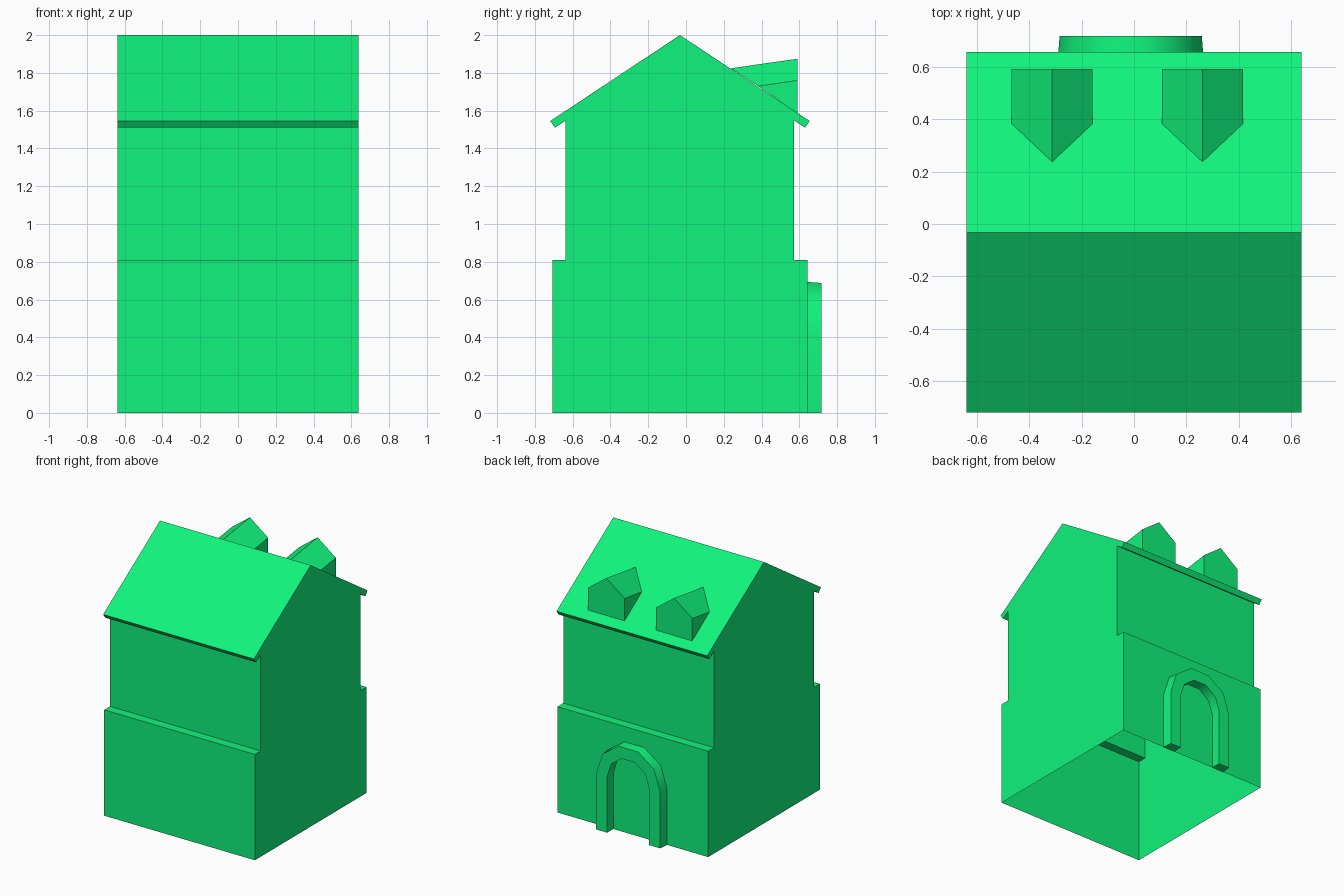
import bpy, bmesh
from math import sin, cos, pi

if "Cube" in bpy.data.objects:
    bpy.data.objects.remove(bpy.data.objects["Cube"])

green = bpy.data.materials.new("green")
green.diffuse_color = (0.005, 0.9, 0.2, 1)
green.use_nodes = True
green.node_tree.nodes["Principled BSDF"].inputs["Base Color"].default_value = green.diffuse_color


def make(name, build):
    bm = bmesh.new()
    build(bm)
    bmesh.ops.recalc_face_normals(bm, faces=bm.faces)
    me = bpy.data.meshes.new(name)
    bm.to_mesh(me)
    bm.free()
    me.materials.append(green)
    ob = bpy.data.objects.new(name, me)
    bpy.context.collection.objects.link(ob)
    return ob


def bridge(bm, a, b, skip=()):
    n = len(a)
    for i in range(n):
        if i not in skip:
            j = (i + 1) % n
            bm.faces.new((a[i], a[j], b[j], b[i]))


# House shell: gable profile (half, mirrored) extruded along x, open underneath
def house(bm):
    cy, hx = -0.032, 0.638
    half = [(0.675, 0), (0.675, 0.81), (0.605, 0.81), (0.605, 1.548),
            (0.662, 1.51), (0.687, 1.545)]
    prof = ([(cy + y, z) for y, z in half] + [(cy, 2.0)]
            + [(cy - y, z) for y, z in reversed(half)])
    a, b = [[bm.verts.new((x, y, z)) for y, z in prof] for x in (-hx, hx)]
    bm.faces.new(a)
    bm.faces.new(b)
    bridge(bm, a, b, skip=(len(prof) - 1,))


make("house_shell", house)


# Door surround: five-segment arch on straight legs, slightly tapered outwards
def arch(bm):
    cx, spring = -0.0125, 0.43

    def loop(r_out, r_in, y):
        def side(r):
            arc = [(r * cos(i * pi / 5), spring + r * sin(i * pi / 5)) for i in range(6)]
            return [(r, 0)] + arc + [(-r, 0)]
        pts = side(r_out) + side(r_in)[::-1]
        return [bm.verts.new((cx + x, y, z)) for x, z in pts]

    back, front = loop(0.277, 0.178, 0.64), loop(0.271, 0.178, 0.717)
    bridge(bm, back, front)
    n = len(front)
    for ring in (front, back):
        for i in range(n // 2 - 1):
            bm.faces.new((ring[i], ring[i + 1], ring[n - 2 - i], ring[n - 1 - i]))


ob = make("door_arch", arch)
bpy.context.view_layer.objects.active = ob
ob.select_set(True)
bpy.ops.object.shade_smooth_by_angle(angle=0.7)


# Gabled dormers sitting on the rear roof slope
def dormer(cx):
    def build(bm):
        w, y = 0.154, 0.59
        v = [bm.verts.new((cx + x, yy, z)) for x, yy, z in (
            (-w, y, 1.587), (w, y, 1.587), (w, y, 1.76), (0, y, 1.875), (-w, y, 1.76),
            (-w, 0.382, 1.73), (w, 0.382, 1.73), (0, 0.237, 1.824))]
        for f in ((0, 1, 2, 3, 4), (0, 4, 5), (1, 6, 2), (4, 3, 7, 5), (3, 2, 6, 7)):
            bm.faces.new([v[i] for i in f])
    return build


for name, cx in (("dormer_left", -0.312), ("dormer_right", 0.261)):
    make(name, dormer(cx))
